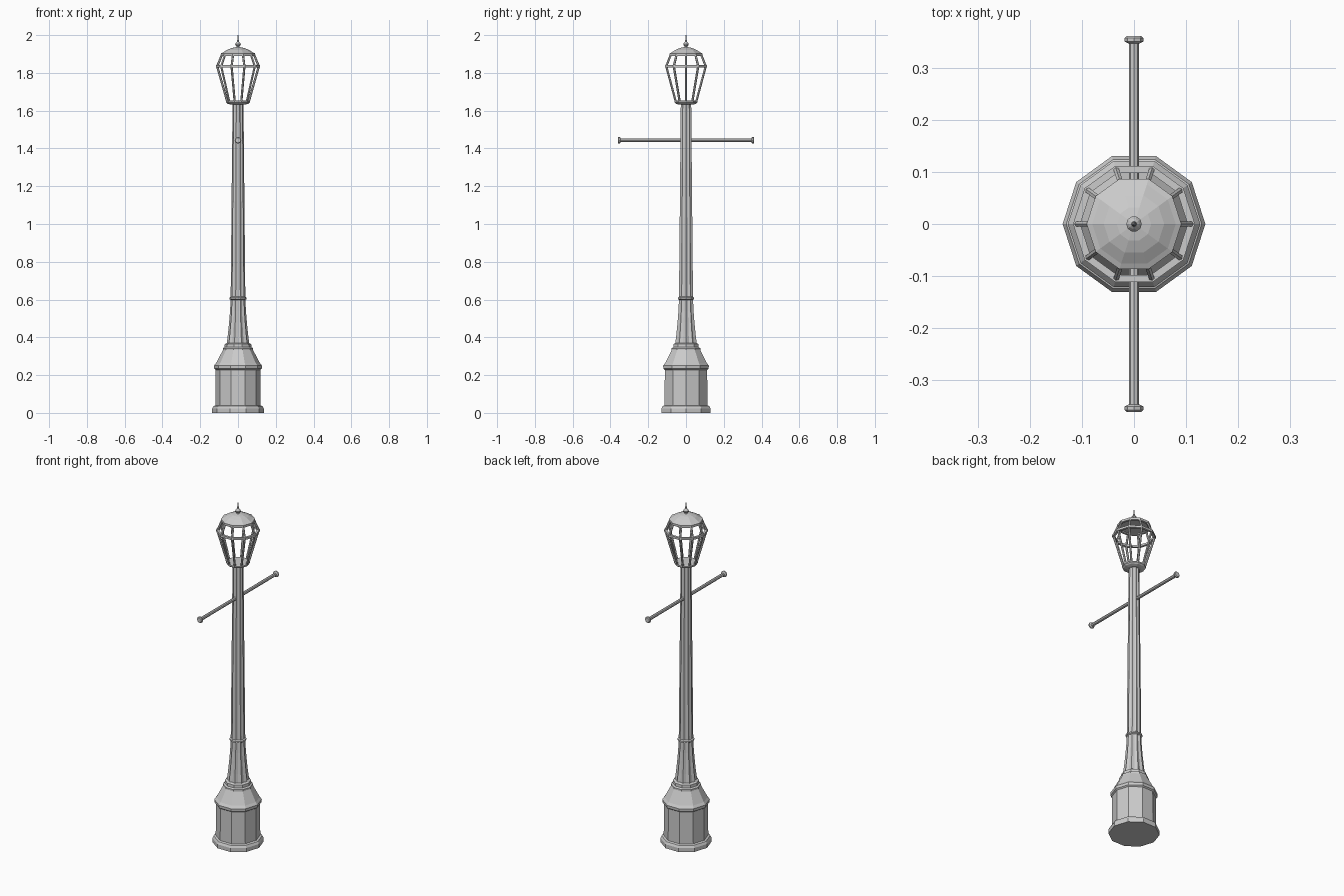
import bpy, bmesh
from math import cos, sin, pi
from mathutils import Vector

if "Cube" in bpy.data.objects:
    bpy.data.objects.remove(bpy.data.objects["Cube"])

SIDES = 10


def finish(name, bm):
    bmesh.ops.recalc_face_normals(bm, faces=bm.faces)
    mesh = bpy.data.meshes.new(name)
    bm.to_mesh(mesh)
    bm.free()
    ob = bpy.data.objects.new(name, mesh)
    bpy.context.collection.objects.link(ob)
    return ob


def lathe(name, profile, sides=SIDES, groove=1.0, closed=False):
    """Revolve (radius, z) points; groove shrinks every second corner for fluting."""
    bm = bmesh.new()
    rings = []
    for r, z in profile:
        ring = []
        for i in range(sides):
            a = 2 * pi * i / sides
            k = r * (groove if i % 2 else 1.0)
            ring.append(bm.verts.new((k * cos(a), k * sin(a), z)))
        rings.append(ring)
    pairs = list(zip(rings, rings[1:]))
    if closed:
        pairs.append((rings[-1], rings[0]))
    else:
        bm.faces.new(rings[0])
        bm.faces.new(rings[-1])
    for lo, hi in pairs:
        for i in range(sides):
            j = (i + 1) % sides
            bm.faces.new((lo[i], lo[j], hi[j], hi[i]))
    return finish(name, bm)


def ring(name, r, z, w, h):
    """Ten-sided hoop with a rectangular section."""
    return lathe(name, [(r - w, z - h), (r, z - h), (r, z + h), (r - w, z + h)], closed=True)


def bar(name, a, b, radius, sides=6):
    a, b = Vector(a), Vector(b)
    bm = bmesh.new()
    bmesh.ops.create_cone(bm, cap_ends=True, segments=sides, radius1=radius,
                          radius2=radius, depth=(b - a).length)
    ob = finish(name, bm)
    ob.location = (a + b) / 2
    ob.rotation_mode = 'QUATERNION'
    ob.rotation_quaternion = (b - a).to_track_quat('Z', 'Y')
    return ob


# Stepped pedestal
lathe("pedestal", [(.137, 0), (.137, .023), (.130, .036), (.119, .040), (.118, .228),
                   (.126, .234), (.127, .250), (.116, .264), (.082, .328), (.080, .332),
                   (.080, .342), (.071, .348), (.070, .364), (.060, .370)])

# Fluted flare and tapering fluted column
lathe("flared_shaft", [(.060, .365), (.053, .42), (.047, .48), (.042, .54), (.039, .605)],
      20, .86)
lathe("column_ring", [(.038, .598), (.045, .602), (.045, .610), (.038, .615)])
lathe("column", [(.039, .605), (.029, 1.64)], 20, .86)

# Ladder bar with end knobs
bar("ladder_bar", (0, -.355, 1.443), (0, .355, 1.443), .0095, 8)
for s, label in ((-1, "front"), (1, "back")):
    knob = lathe(label + "_bar_knob",
                 [(.010, .346), (.018, .350), (.018, .357), (.014, .361)], 8)
    knob.rotation_euler = (-s * pi / 2, 0, 0)
    knob.location = (0, 0, 1.443)

# Lantern floor and hoops
lathe("lantern_floor", [(.040, 1.632), (.056, 1.637), (.063, 1.643), (.063, 1.651),
                        (.056, 1.653)])
ring("lantern_hoop", .117, 1.835, .014, .006)
ring("lantern_top_hoop", .091, 1.896, .014, .006)

# Lantern ribs
for i in range(SIDES):
    a = 2 * pi * i / SIDES
    foot, waist, top = [(r * cos(a), r * sin(a), z)
                        for r, z in ((.057, 1.648), (.110, 1.835), (.085, 1.896))]
    bar(f"lower_rib_{i}", foot, waist, .006)
    bar(f"upper_rib_{i}", waist, top, .006)

# Domed roof and finial
lathe("roof", [(.091, 1.897), (.091, 1.903), (.080, 1.908), (.058, 1.922), (.033, 1.932),
               (.012, 1.936)])
lathe("finial", [(.010, 1.932), (.008, 1.940), (.014, 1.946), (.015, 1.953), (.010, 1.961),
                 (.005, 1.966), (.004, 1.975), (.0015, 2.0)])
